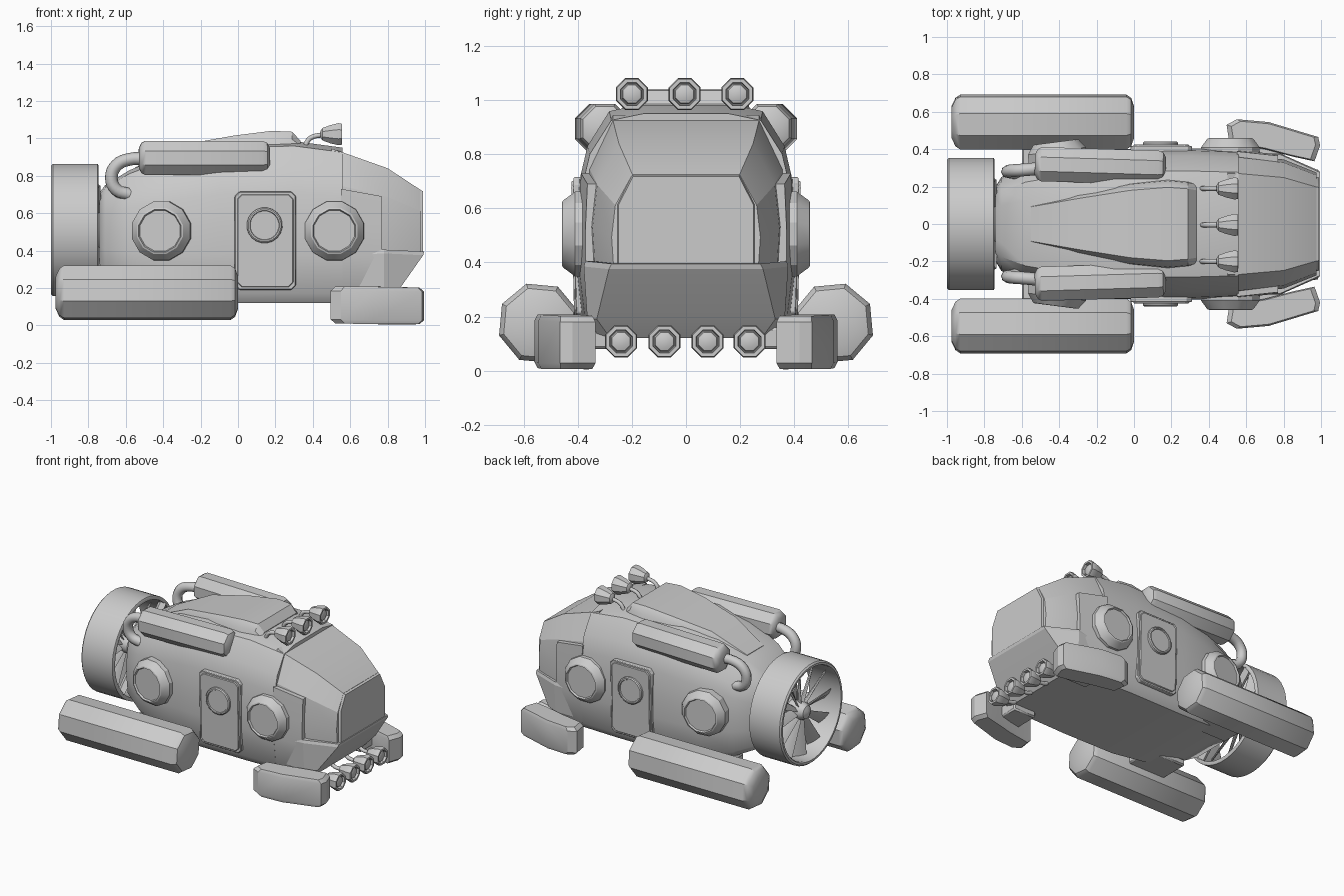
import bpy, bmesh
from math import sin, cos, pi, radians
from mathutils import Vector

if "Cube" in bpy.data.objects:
    bpy.data.objects.remove(bpy.data.objects["Cube"])

def finish(name, bm, mirror=False, angle=32, bevel=0):
    bmesh.ops.remove_doubles(bm, verts=bm.verts, dist=1e-5)
    bmesh.ops.recalc_face_normals(bm, faces=bm.faces)
    me = bpy.data.meshes.new(name)
    bm.to_mesh(me)
    bm.free()
    me.shade_smooth()
    me.set_sharp_from_angle(angle=radians(angle))
    ob = bpy.data.objects.new(name, me)
    bpy.context.collection.objects.link(ob)
    if bevel:
        b = ob.modifiers.new("bevel", 'BEVEL')
        b.width, b.segments, b.limit_method = bevel, 1, 'ANGLE'
    if mirror:
        ob.modifiers.new("mirror", 'MIRROR').use_axis = (False, True, False)
    return ob

def add_loft(bm, rings, loop=False):
    vs = [[bm.verts.new(p) for p in r] for r in rings]
    n = len(vs[0])
    pairs = list(zip(vs, vs[1:])) + ([(vs[-1], vs[0])] if loop else [])
    for a, b in pairs:
        for i in range(n):
            j = (i + 1) % n
            bm.faces.new((a[i], a[j], b[j], b[i]))
    if not loop:
        bm.faces.new(vs[0])
        bm.faces.new(vs[-1])

def loft(name, rings, loop=False, **kw):
    bm = bmesh.new()
    add_loft(bm, rings, loop)
    return finish(name, bm, **kw)

def lathe(name, origin, axis, profile, sides, phase=0.5, loop=False, **kw):
    """Spin (distance, radius) points around an axis."""
    q = Vector(axis).to_track_quat('Z', 'Y')
    rings = [[Vector(origin) + q @ Vector((r * cos(2 * pi * (i + phase) / sides),
              r * sin(2 * pi * (i + phase) / sides), t)) for i in range(sides)]
             for t, r in profile]
    return loft(name, rings, loop, **kw)

def pipe(name, pts, r, mirror=False):
    cu = bpy.data.curves.new(name, 'CURVE')
    cu.dimensions, cu.bevel_depth, cu.bevel_resolution, cu.resolution_u = '3D', r, 2, 4
    s = cu.splines.new('BEZIER')
    s.bezier_points.add(len(pts) - 1)
    for b, p in zip(s.bezier_points, pts):
        b.co = p
        b.handle_left_type = b.handle_right_type = 'AUTO'
    cu.use_fill_caps = True
    ob = bpy.data.objects.new(name, cu)
    bpy.context.collection.objects.link(ob)
    if mirror:
        ob.modifiers.new("mirror", 'MIRROR').use_axis = (False, True, False)

def section(x, w, zb, zt, half):
    pts = [(x, a * w, zb + b * (zt - zb)) for a, b in half]
    return pts + [(px, -py, pz) for px, py, pz in reversed(pts)]

def box(name, x0, x1, y0, y1, z0, z1, **kw):
    return loft(name, [[(x, y0, z0), (x, y1, z0), (x, y1, z1), (x, y0, z1)] for x in (x0, x1)], **kw)

# Main hull, cabin side walls and the faceted windshield
HULL = [(.84, 0), (.94, .06), (1, .3), (1, .5), (.97, .68), (.9, .82), (.7, .97), (.4, 1)]
loft("hull", [section(*s, HULL) for s in (
    (-.74, .20, .30, .71), (-.71, .25, .26, .75), (-.58, .32, .20, .83), (-.35, .375, .14, .92),
    (-.1, .40, .12, .975), (.3, .405, .12, .985), (.56, .395, .12, .95))])
WALL = [(.84, 0), (.94, .09), (1, .42), (1, .7), (.98, 1)]
loft("cabin_side_walls", [section(*s, WALL) for s in ((.55, .396, .12, .73), (.77, .372, .12, .69))])
GLASS = [(.97, 0), (1, .35), (.95, .68), (.72, 1)]
loft("windshield", [section(*s, GLASS) for s in (
    (.5, .375, .36, .945), (.56, .375, .36, .925), (.8, .345, .36, .84), (.975, .275, .37, .725))], angle=20)
loft("front_glass", [section(.97, .262, .385, .725, [(.97, 0), (.97, .68), (.76, 1)]),
                     section(.99, .257, .39, .718, [(.97, 0), (.97, .68), (.76, 1)])])

# Chin below the windshield, stacked outlines
loft("chin", [[(.6, -yb, z), (.78, -yb, z + dz), (xf, -yf, z), (xf, yf, z), (.78, yb, z + dz), (.6, yb, z)]
              for z, xf, yf, yb, dz in ((.12, .80, .28, .33, 0), (.19, .86, .33, .365, 0),
                                        (.375, .99, .285, .378, .01), (.395, .995, .275, .372, .01))], angle=20)

# Raised roof fairing
ROOF = [(1, 0), (.94, .7), (.8, 1)]
loft("roof_fairing", [section(*s, ROOF) for s in (
    (-.55, .115, .7, .845), (-.3, .17, .8, .965), (-.02, .225, .9, 1.015), (.18, .245, .9, 1.04),
    (.29, .235, .9, 1.035), (.335, .225, .9, .985))])

# Ducted fan at the rear
lathe("fan_duct", (0, 0, .51), (1, 0, 0),
      [(-1, .345), (-.99, .355), (-.75, .355), (-.745, .345), (-.745, .33), (-.99, .325), (-1, .33)], 40, loop=True)
lathe("fan_hub", (0, 0, .51), (-1, 0, 0), [(.70, .17), (.78, .12), (.84, .06), (.93, .06), (.96, .045), (.975, .015)], 16)
bm = bmesh.new()
def blade(a, xc, chord0, chord1, r0, r1, twist0, twist1, th):
    rad, tan = Vector((0, cos(a), sin(a))), Vector((0, -sin(a), cos(a)))
    rings = []
    for r, c, t in ((r0, chord0, twist0), (r1, chord1, twist1)):
        d = Vector((cos(t), 0, 0)) + tan * sin(t)
        n = Vector((-sin(t), 0, 0)) + tan * cos(t)
        o = Vector((xc, 0, .51)) + rad * r
        rings.append([o - d * c, o + n * th, o + d * c, o - n * th])
    add_loft(bm, rings)
for i in range(12):
    blade(2 * pi * i / 12, -.90, .03, .05, .05, .325, .5, 1.0, .006)
finish("fan_blades", bm)
bm = bmesh.new()
for i in range(4):
    blade(pi / 4 + i * pi / 2, -.765, .035, .03, .1, .335, 0, 0, .025)
finish("duct_struts", bm)

# Rear pontoons with their mounts
lathe("pontoon", (0, .545, .175), (1, 0, 0),
      [(-.975, .09), (-.955, .135), (-.93, .153), (-.04, .153), (-.015, .135), (0, .09)], 8, .62, mirror=True, angle=35)
box("pontoon_mount", -.6, -.3, .2, .46, .15, .2, mirror=True, bevel=.01)

# Front skids with their mounts
SKID = [(.495, .53), (.55, .56), (.72, .545), (.985, .465), (.995, .42), (.965, .335), (.85, .36), (.70, .40), (.51, .435)]
def skid_ring(k, zf):
    c = Vector((.75, .45))
    out = []
    for p in SKID:
        v = c + (Vector(p) - c) * k
        out.append((v.x, v.y, zf(v.x)))
    return out
loft("front_skid", [skid_ring(.9, lambda x: .004 + .02 * abs(x - .85)),
                    skid_ring(1, lambda x: .025 + .02 * abs(x - .85)),
                    skid_ring(1, lambda x: .185 - .03 * max(0, x - .8)),
                    skid_ring(.9, lambda x: .207 - .03 * max(0, x - .8))], mirror=True, angle=25)
box("skid_mount", .62, .8, .25, .44, .08, .16, mirror=True, bevel=.01)

# Upper air tanks and hooked pipes
lathe("air_tank", (0, .305, .895), (1, -.03, 0),
      [(-.53, .06), (-.515, .088), (-.495, .099), (.13, .099), (.155, .088), (.17, .06)], 8, mirror=True, angle=35)
pipe("tank_pipe", [(-.48, .30, .89), (-.58, .29, .888), (-.65, .285, .855), (-.677, .28, .79),
                   (-.65, .275, .725), (-.58, .265, .70)], .034, True)

# Side portholes, the rear pair turned with the hull taper
PORT = [(-.05, .165), (.015, .162), (.06, .128), (.064, .118), (.052, .112)]
for name, o, d in (("front_porthole", (.515, .395, .505), (0, 1, 0)),
                   ("rear_porthole", (-.41, .375, .505), (-.13, 1, 0))):
    lathe(name, o, d, PORT, 12, mirror=True, angle=25)

# Side doors with a round window
def door(name, inset, y):
    x0, x1, z0, z1, c = -.018 + inset, .31 - inset, .19 + inset, .715 - inset, .025
    out = [(x0 + c, z0), (x1 - c, z0), (x1, z0 + c), (x1, z1 - c), (x1 - c, z1), (x0 + c, z1), (x0, z1 - c), (x0, z0 + c)]
    # the face leans in slightly towards the bottom, like the hull
    lean = lambda z: -.06 * max(0, .42 - z) - .02 * max(0, z - .6)
    loft(name, [[(x, yy + lean(z), z) for x, z in out] for yy in (.34, y)], mirror=True, bevel=.004)
door("door_frame", 0, .419)
door("door_panel", .014, .426)
lathe("door_window", (.142, .40, .535), (0, 1, 0),
      [(0, .097), (.034, .095), (.04, .088), (.04, .08), (.033, .077)], 20, mirror=True)

# Spotlights: three on the roof, four under the chin
def spotlight(name, x, y, z):
    lathe(name, (x, y, z), (1, 0, 0), [(-.115, .02), (-.105, .036), (-.065, .052), (-.02, .064), (0, .06),
                                       (0, .046), (-.025, .043)], 8, angle=35)
    lathe(name + "_lens", (x, y, z), (1, 0, 0), [(-.03, .042), (-.012, .036), (-.006, .02)], 8, angle=40)
for i, y in enumerate((-.2, -.005, .19)):
    spotlight(f"roof_light_{i}", .557, y, 1.022)
    pipe(f"roof_light_stem_{i}", [(.355, y, .95), (.385, y, 1.0), (.455, y, 1.02)], .013)
for i, y in enumerate((-.24, -.08, .08, .235)):
    spotlight(f"chin_light_{i}", .985, y, .108)
    pipe(f"chin_light_stem_{i}", [(.78, y, .16), (.81, y, .12), (.88, y, .108)], .013)
